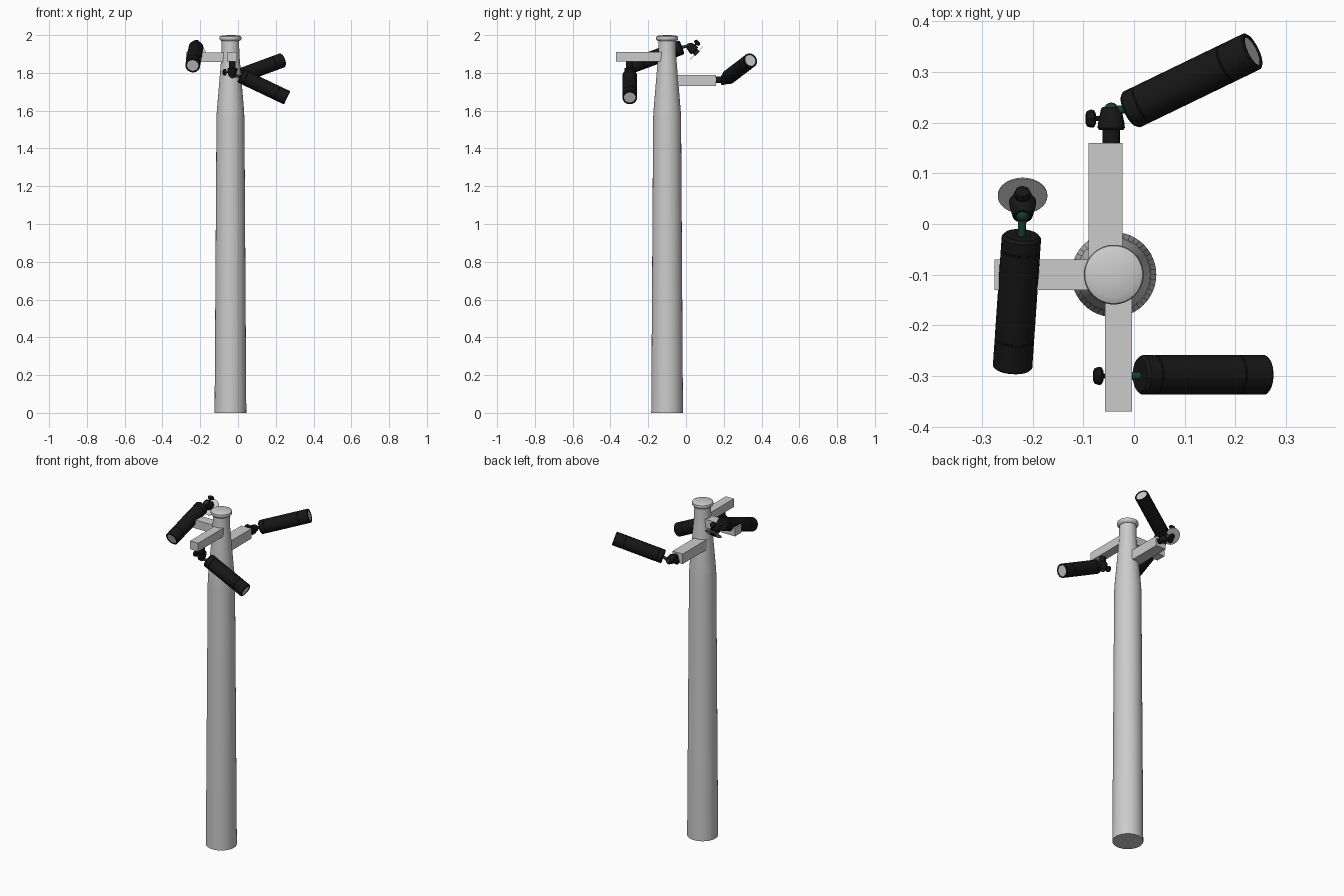
import bpy, bmesh, math
from mathutils import Vector

if "Cube" in bpy.data.objects:
    bpy.data.objects.remove(bpy.data.objects["Cube"])


def material(name, rgb):
    m = bpy.data.materials.new(name)
    m.diffuse_color = (*rgb, 1)
    m.use_nodes = True
    m.node_tree.nodes["Principled BSDF"].inputs["Base Color"].default_value = m.diffuse_color
    return m


BLACK = material("black_plastic", (0.008, 0.008, 0.008))
TEAL = material("dark_teal", (0.01, 0.045, 0.035))


def finish(name, bm, mat=None, smooth=True):
    bmesh.ops.recalc_face_normals(bm, faces=bm.faces)
    me = bpy.data.meshes.new(name)
    bm.to_mesh(me)
    bm.free()
    ob = bpy.data.objects.new(name, me)
    bpy.context.collection.objects.link(ob)
    if mat:
        me.materials.append(mat)
    if smooth:
        bpy.ops.object.select_all(action='DESELECT')
        ob.select_set(True)
        bpy.context.view_layer.objects.active = ob
        bpy.ops.object.shade_smooth_by_angle(angle=math.radians(35))
    return ob


def lathe(name, profile, start, axis, mat=None, segs=32):
    """Revolve (radius, distance) points around an axis from start."""
    bm = bmesh.new()
    rot = Vector(axis).to_track_quat('Z', 'Y')
    rings = []
    for r, h in profile:
        ring = []
        for i in range(segs):
            a = 2 * math.pi * i / segs
            p = Vector((r * math.cos(a), r * math.sin(a), h))
            ring.append(bm.verts.new(Vector(start) + rot @ p))
        rings.append(ring)
    for lo, hi in zip(rings, rings[1:]):
        for i in range(segs):
            j = (i + 1) % segs
            bm.faces.new((lo[i], lo[j], hi[j], hi[i]))
    bm.faces.new(rings[0])
    bm.faces.new(rings[-1])
    return finish(name, bm, mat)


def rod(name, a, b, r, mat=BLACK, r2=None, segs=16):
    d = Vector(b) - Vector(a)
    return lathe(name, [(r, 0), (r2 or r, d.length)], a, d, mat, segs)


def box(name, lo, hi):
    lo, hi = Vector(lo), Vector(hi)
    bm = bmesh.new()
    bmesh.ops.create_cube(bm, size=1)
    for v in bm.verts:
        v.co = (lo + hi) / 2 + Vector(c * s for c, s in zip(v.co, hi - lo))
    return finish(name, bm, smooth=False)


def ball(name, c, r, mat):
    bm = bmesh.new()
    bmesh.ops.create_uvsphere(bm, u_segments=16, v_segments=10, radius=r)
    bmesh.ops.translate(bm, verts=bm.verts, vec=c)
    return finish(name, bm, mat)


def camera(label, rear, front):
    """Tubular housing with shallow seams and a recessed grey window."""
    rear, front = Vector(rear), Vector(front)
    d = front - rear
    n = d.length
    lathe(label + "_housing", [
        (0.034, 0), (0.039, 0.006), (0.039, 0.03), (0.0378, 0.031), (0.0378, 0.033),
        (0.039, 0.034), (0.039, n - 0.062), (0.0378, n - 0.061), (0.0378, n - 0.059),
        (0.039, n - 0.058), (0.039, n - 0.003), (0.036, n), (0.031, n), (0.030, n - 0.006)],
        rear, d, BLACK, 40)
    lathe(label + "_window", [(0.0305, 0), (0.0305, 0.003)],
          front - d.normalized() * 0.006, d)


def mount(label, base, axis, neck, knob_dir, socket):
    """Post, flared clamp, side thumb knob and ball joint linking to the camera."""
    base, axis, k = Vector(base), Vector(axis).normalized(), Vector(knob_dir).normalized()
    lathe(label + "_post", [(0.017, -0.005), (0.017, neck)], base, axis, BLACK, 20)
    c = base + axis * neck
    lathe(label + "_clamp", [(0.024, 0), (0.027, 0.004), (0.026, 0.014),
                             (0.020, 0.042), (0.017, 0.045)], c, axis, BLACK, 20)
    mid = c + axis * 0.022
    rod(label + "_screw", mid, mid + k * 0.036, 0.005, segs=10)
    lathe(label + "_knob", [(0.009, 0), (0.017, 0.004), (0.018, 0.010),
                            (0.015, 0.018), (0.008, 0.021)], mid + k * 0.030, k, BLACK, 8)
    tip = c + axis * 0.040
    ball(label + "_ball", tip, 0.014, TEAL)
    rod(label + "_stem", tip, socket, 0.008, TEAL)


# pole with tapered shoulder, neck and flanged cap
lathe("pole", [(0.084, 0), (0.074, 1.56), (0.072, 1.60), (0.052, 1.84), (0.047, 1.90),
               (0.046, 1.975)], (-0.04, -0.10, 0), (0, 0, 1), segs=48)
lathe("pole_cap", [(0.048, 1.968), (0.057, 1.976), (0.059, 1.984), (0.057, 1.992),
                   (0.045, 1.998), (0.01, 2.0)], (-0.04, -0.10, 0), (0, 0, 1), segs=48)

# square arms
box("back_arm", (-0.09, -0.10, 1.73), (-0.023, 0.16, 1.79))
box("front_arm", (-0.057, -0.37, 1.86), (-0.004, -0.10, 1.91))
box("left_arm", (-0.275, -0.13, 1.857), (-0.04, -0.07, 1.907))

# back camera
mount("back_mount", (-0.045, 0.16, 1.763), (0, 1, 0), 0.026, (-1, 0, 0), (-0.003, 0.226, 1.779))
camera("back_camera", (-0.009, 0.224, 1.777), (0.235, 0.342, 1.867))

# front camera hangs below its arm
mount("front_mount", (-0.03, -0.30, 1.86), (0, 0, -1), 0.035, (-1, 0, 0), (0.02, -0.30, 1.781))
camera("front_camera", (0.012, -0.298, 1.786), (0.26, -0.298, 1.668))

# left camera with tilted round base plate
plate_n = Vector((0, -0.7, 0.7)).normalized()
plate = Vector((-0.22, 0.057, 1.905))
lathe("left_base_plate", [(0.049, 0), (0.049, 0.003)], plate, plate_n)
mount("left_mount", plate, plate_n, 0.015, (0, 0.7, 0.7), (-0.222, -0.025, 1.935))
camera("left_camera", (-0.222, -0.022, 1.936), (-0.240, -0.284, 1.838))
